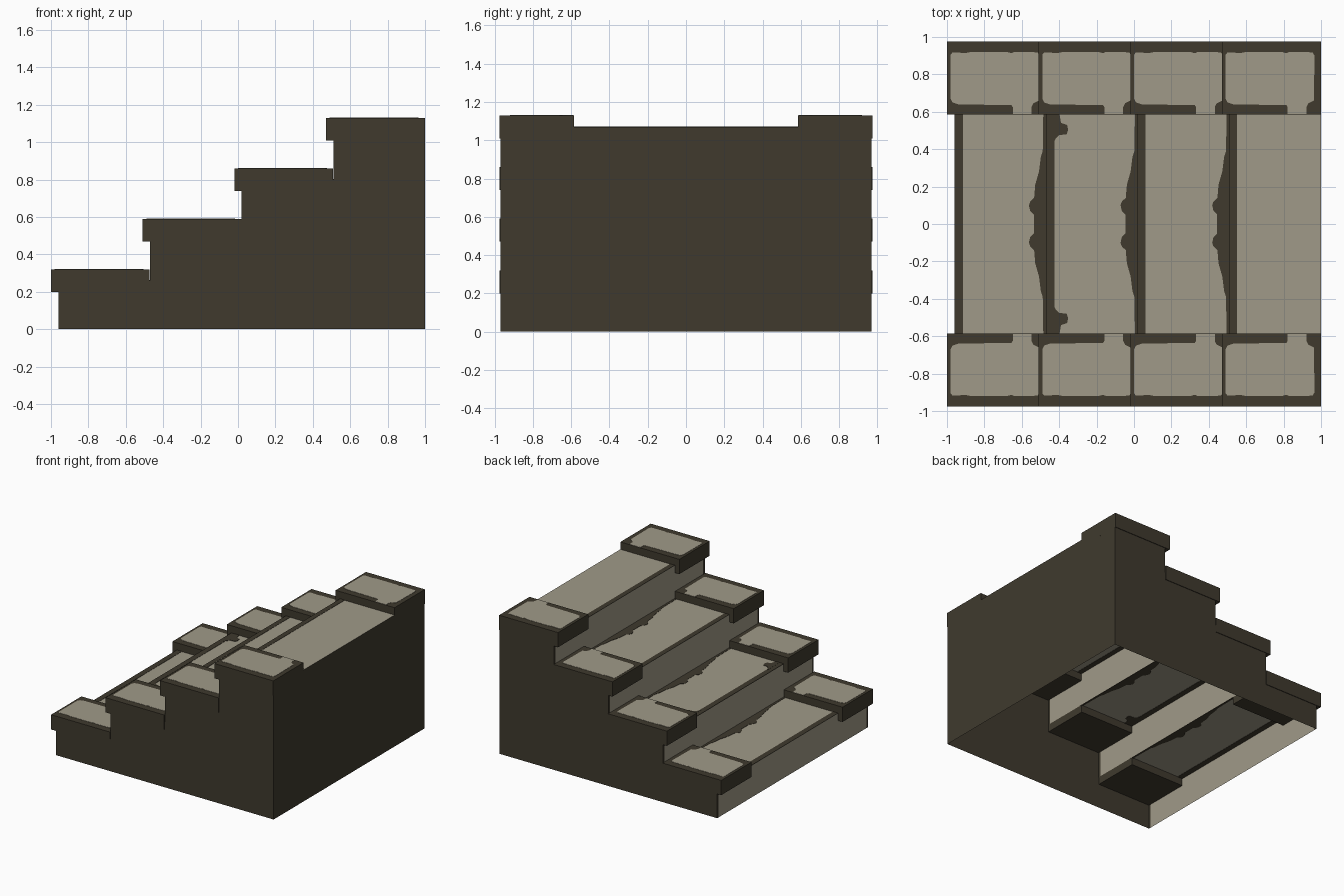
import bpy, bmesh

if "Cube" in bpy.data.objects:
    bpy.data.objects.remove(bpy.data.objects["Cube"])


def material(name, col):
    m = bpy.data.materials.new(name)
    m.diffuse_color = (*col, 1)
    m.use_nodes = True
    m.node_tree.nodes["Principled BSDF"].inputs["Base Color"].default_value = m.diffuse_color
    return m


DARK = material("dark brown stone", (0.050, 0.042, 0.027))
LIGHT = material("worn pale stone", (0.352, 0.323, 0.246))

STEPS, RUN, RISE = 4, 0.49, 0.27
CAP_X, RISER_X = -1.0, -0.96      # first cap front, first riser
TREAD_Z, CAP_Z = 0.26, 0.20       # first tread height, first cap underside
WALL_Y, CAP_Y0, CAP_Y1 = 0.97, 0.585, 0.975


def make(name, faces, mat):
    """Object from a list of polygons given as point lists."""
    bm = bmesh.new()
    for pts in faces:
        bm.faces.new([bm.verts.new(p) for p in pts])
    me = bpy.data.meshes.new(name)
    bm.to_mesh(me)
    bm.free()
    me.materials.append(mat)
    ob = bpy.data.objects.new(name, me)
    bpy.context.collection.objects.link(ob)
    return ob


def prism(name, outline, z0, z1, mat):
    """Flat outline in x, y extruded between two heights."""
    area = sum(a[0] * b[1] - b[0] * a[1]
               for a, b in zip(outline, outline[1:] + outline[:1]))
    if area < 0:
        outline = outline[::-1]
    faces = [[(x, y, z1) for x, y in outline],
             [(x, y, z0) for x, y in reversed(outline)]]
    for (ax, ay), (bx, by) in zip(outline, outline[1:] + outline[:1]):
        faces.append([(ax, ay, z0), (bx, by, z0), (bx, by, z1), (ax, ay, z1)])
    return make(name, faces, mat)


def rect(x0, x1, y0, y1):
    return [(x0, y0), (x1, y0), (x1, y1), (x0, y1)]


# Worn pale patch on a cap, relative to the cap front (x) with y outward
PATCH = [(0.02, 0.67), (0.03, 0.65), (0.06, 0.64), (0.345, 0.635), (0.352, 0.625),
         (0.352, 0.588), (0.452, 0.588), (0.452, 0.625), (0.462, 0.645), (0.492, 0.66),
         (0.495, 0.90), (0.485, 0.918), (0.36, 0.92), (0.345, 0.913), (0.32, 0.92),
         (0.13, 0.92), (0.10, 0.914), (0.03, 0.918), (0.02, 0.905)]

# Dirt along the back of a tread: (y, distance from the next riser), half width
DIRT = [(0.585, 0.015), (0.39, 0.018), (0.36, 0.028), (0.28, 0.038), (0.21, 0.058),
        (0.14, 0.064), (0.12, 0.085), (0.10, 0.092), (0.07, 0.085), (0.05, 0.065)]

# Dirt blob at each end of the second tread: (distance from riser, y)
BLOB = [(0.035, 0.42), (0.05, 0.455), (0.07, 0.475), (0.11, 0.48), (0.118, 0.505),
        (0.112, 0.53), (0.08, 0.54), (0.072, 0.585), (0.035, 0.585)]

for i in range(STEPS):
    n = i + 1
    cx, rx = CAP_X + RUN * i, RISER_X + RUN * i
    z = TREAD_Z + RISE * i
    cz = CAP_Z + RISE * i
    nx = rx + RUN if n < STEPS else 1.0
    zb = z - RISE if i else 0

    # riser and tread sheets
    make(f"riser_{n}", [[(rx, 0.95, zb), (rx, -0.95, zb), (rx, -0.95, z), (rx, 0.95, z)]], LIGHT)
    make(f"tread_{n}", [[(rx, -0.6, z), (nx, -0.6, z), (nx, 0.6, z), (rx, 0.6, z)]], LIGHT)

    # dirt at the front and back of the tread, visible on both sides
    lo, hi = z - 0.002, z + 0.002
    prism(f"front_dirt_{n}", rect(rx, rx + 0.045 - 0.004 * (i > 1), -0.585, 0.585), lo, hi, DARK)
    if n < STEPS:
        edge = [(nx - d, y) for y, d in DIRT]
        edge += [(x, -y) for x, y in reversed(edge)]
        prism(f"back_dirt_{n}", [(nx, 0.585)] + edge + [(nx, -0.585)], lo, hi, DARK)

    for side, s in (("back", 1), ("front", -1)):
        # overhanging cap stone with worn top
        ys = sorted((s * CAP_Y0, s * CAP_Y1))
        end = cx + 0.528 if n < STEPS else 1.0
        prism(f"{side}_cap_{n}", rect(cx, end, *ys), cz, cz + 0.12, DARK)
        prism(f"{side}_cap_patch_{n}", [(cx + x, s * y) for x, y in PATCH],
              cz + 0.119, cz + 0.122, LIGHT)
        # dark edge of the riser
        make(f"{side}_riser_edge_{n}", [[(rx, s * 0.95, zb), (rx, s * WALL_Y, zb),
                                         (rx, s * WALL_Y, z), (rx, s * 0.95, z)][::-s]], DARK)
        if n == 2:
            prism(f"{side}_dirt_blob", [(rx + x, s * y) for x, y in BLOB],
                  lo, hi + 0.001, DARK)

# stepped side walls
profile = [(1.0, 0), (RISER_X, 0)]
for i in range(STEPS):
    x, z = RISER_X + RUN * i, TREAD_Z + RISE * i
    profile += [(x, z), (x + RUN if i < STEPS - 1 else 1.0, z)]
for side, s in (("back", 1), ("front", -1)):
    make(f"{side}_side_wall", [[(x, s * WALL_Y, z) for x, z in profile][::s]], DARK)

# tall end wall
top = TREAD_Z + RISE * (STEPS - 1)
make("end_wall", [[(1, -WALL_Y, 0), (1, WALL_Y, 0), (1, WALL_Y, top), (1, -WALL_Y, top)]], DARK)
